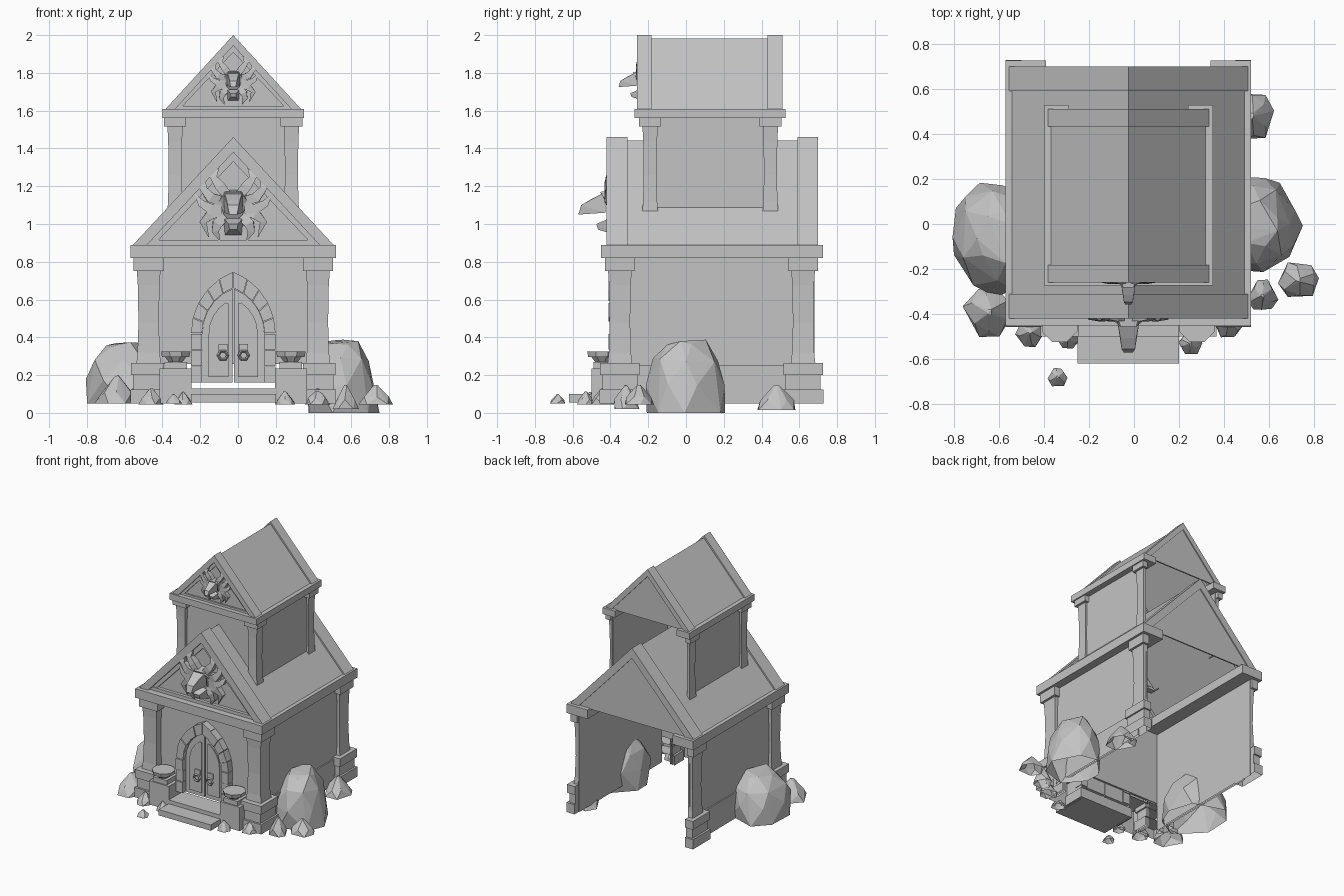
import bpy, bmesh, math, random
from mathutils import Vector

if "Cube" in bpy.data.objects:
    bpy.data.objects.remove(bpy.data.objects["Cube"])
random.seed(4)
CX = -0.025  # building axis
SIDES = ((-1, "right"), (1, "left"))

stone = bpy.data.materials.new("grey_stone")
stone.use_nodes = True
GREY = (0.55, 0.55, 0.55, 1)
stone.diffuse_color = GREY
stone.node_tree.nodes["Principled BSDF"].inputs["Base Color"].default_value = GREY


def finish(name, bm):
    """Orient the faces, leave the ground side open and make the object."""
    bmesh.ops.recalc_face_normals(bm, faces=bm.faces)
    ground = [f for f in bm.faces if max(v.co.z for v in f.verts) < 0.052]
    bmesh.ops.delete(bm, geom=ground, context='FACES')
    mesh = bpy.data.meshes.new(name)
    bm.to_mesh(mesh)
    bm.free()
    mesh.materials.append(stone)
    ob = bpy.data.objects.new(name, mesh)
    bpy.context.collection.objects.link(ob)
    return ob


def prism(name, pts, y0, y1, back=True):
    """Extrude an x-z outline (x measured from the axis) along y."""
    bm = bmesh.new()
    a = [bm.verts.new((CX + x, y0, z)) for x, z in pts]
    b = [bm.verts.new((CX + x, y1, z)) for x, z in pts]
    bm.faces.new(a)
    if back:
        bm.faces.new(b[::-1])
    for i in range(len(pts)):
        j = (i + 1) % len(pts)
        bm.faces.new((a[i], b[i], b[j], a[j]))
    return finish(name, bm)


def box(name, x0, x1, y0, y1, z0, z1, back=True):
    return prism(name, [(x0, z0), (x1, z0), (x1, z1), (x0, z1)], y0, y1, back)


def side_box(name, s, x0, x1, *rest):
    return box(name, *sorted((s * x0, s * x1)), *rest)


def tube(name, pts, radii, sides=4):
    """Tapered, faceted sweep through points."""
    bm = bmesh.new()
    pts = [Vector(p) for p in pts]
    rings = []
    for i, p in enumerate(pts):
        t = (pts[min(i + 1, len(pts) - 1)] - pts[max(i - 1, 0)]).normalized()
        u = t.cross(Vector((0, 1, 0))).normalized()
        v = u.cross(t)
        angles = [(k + 0.5) * math.tau / sides for k in range(sides)]
        rings.append([bm.verts.new(p + radii[i] * (u * math.cos(a) + v * math.sin(a))) for a in angles])
    for r, s in zip(rings, rings[1:]):
        for k in range(sides):
            n = (k + 1) % sides
            bm.faces.new((r[k], r[n], s[n], s[k]))
    bm.faces.new(rings[0])
    bm.faces.new(rings[-1])
    return finish(name, bm)


def hull(name, pts):
    bm = bmesh.new()
    for p in pts:
        bm.verts.new(p)
    bmesh.ops.convex_hull(bm, input=bm.verts)
    bmesh.ops.delete(bm, geom=[v for v in bm.verts if not v.link_faces], context='VERTS')
    return finish(name, bm)


def cut(ob, cutter):
    mod = ob.modifiers.new("room_cut", 'BOOLEAN')
    mod.object = cutter
    mod.operation = 'DIFFERENCE'
    mod.solver = 'EXACT'


def chevron(name, half, base, apex, t, y0, y1):
    """Roof-shaped band, t thick measured vertically."""
    k = half * (1 - t / (apex - base))
    prism(name, [(-half, base), (0, apex), (half, base), (k, base), (0, apex - t), (-k, base)], y0, y1)


def gable_roof(level, half, base, apex, front, back, rake, s):
    chevron(level + "_roof_slopes", half - 0.015, base, apex - 0.018, 0.03 * s, front + 0.05 * s, back - 0.03)
    for end, a, b in (("front", front, front + rake), ("back", back - rake, back)):
        chevron(f"{level}_{end}_rake", half, base, apex, 0.08 * s, a, b)
    chevron(level + "_gable_trim", half * 0.9, base, apex - 0.07 * s, 0.06 * s, front + 0.025 * s, front + 0.07 * s)
    tri = [(-half * 0.93, base), (half * 0.93, base), (0, apex - 0.06 * s)]
    prism(level + "_front_gable", tri, front + 0.045 * s, front + 0.065 * s)
    prism(level + "_back_gable", tri, back - 0.018, back - 0.008)
    box(level + "_gable_sill", -half * 0.9, half * 0.9, front + 0.02, front + 0.06, base, base + 0.03 * s)


def frieze(level, half, front, back, z0, z1, depth):
    box(level + "_front_frieze", -half, half, front, front + depth, z0, z1)
    for s, side in SIDES:
        side_box(f"{level}_{side}_frieze", s, half, half - depth, front + depth, back, z0, z1)


def post(name, x, y, z0, z1, r, cap, room):
    """Square post with a waist and a capital, cut away inside the room."""
    zs = [z0 + (z1 - z0) * k for k in (0, 0.12, 0.4, 0.75, 1)]
    radii = [r * 1.414 * k for k in (1.1, 0.98, 0.9, 0.96, 1.12)]
    cut(tube(name + "_shaft", [(CX + x, y, z) for z in zs], radii), room)
    c = r + 0.02
    cut(box(name + "_capital", x - c, x + c, y - c, y + c, z1 - cap, z1), room)


lower_room = box("lower_room_cutter", -0.475, 0.475, -0.34, 0.9, 0.1, 0.83)
upper_room = box("upper_room_cutter", -0.323, 0.323, -0.19, 0.9, 1, 1.57)
for room in (lower_room, upper_room):
    room.hide_render = True
    room.hide_viewport = True

# Lower storey
gable_roof("lower", 0.535, 0.885, 1.46, -0.42, 0.70, 0.11, 1)
frieze("lower", 0.545, -0.45, 0.725, 0.82, 0.89, 0.18)
box("lower_front_wall", -0.47, 0.47, -0.35, -0.335, 0.26, 0.85)
for s, side in SIDES:
    side_box(f"lower_{side}_wall", s, 0.47, 0.482, -0.34, 0.68, 0.05, 0.85)
    side_box(f"lower_{side}_plinth", s, 0.48, 0.492, -0.3, 0.6, 0.05, 0.25)
    for end, y in (("front", -0.35), ("back", 0.62)):
        post(f"lower_{end}_{side}_post", s * 0.448, y, 0.25, 0.82, 0.06, 0.07, lower_room)
    for i, (z0, z1, w) in enumerate(((0.05, 0.125, 0.09), (0.125, 0.2, 0.075), (0.2, 0.265, 0.087))):
        d = w + 0.018
        n = f"lower_{side}_base_{i}"
        side_box(n + "_back", s, 0.475, 0.455 + w, 0.62 - d, 0.62 + d, z0, z1)
        side_box(n + "_flank", s, 0.475, 0.455 + w, -0.34, -0.35 + d, z0, z1)
        side_box(n + "_front", s, 0.455 - w, 0.455 + w, -0.35 - d, -0.34, z0, z1, False)

# Upper storey
gable_roof("upper", 0.362, 1.605, 2.0, -0.26, 0.51, 0.078, 0.7)
frieze("upper", 0.375, -0.272, 0.528, 1.56, 1.61, 0.11)
box("upper_front_wall", -0.32, 0.32, -0.2, -0.188, 1.08, 1.58)
for s, side in SIDES:
    side_box(f"upper_{side}_wall", s, 0.318, 0.33, -0.2, 0.48, 1.08, 1.58)
    for end, y in (("front", -0.19), ("back", 0.447)):
        post(f"upper_{end}_{side}_post", s * 0.308, y, 1.06, 1.56, 0.038, 0.045, upper_room)


# Pointed doorway
def arch_side(a, h, n=5, bottom=0.16, spring=0.42):
    r = (h * h + a * a) / (2 * a)
    end = math.asin(h / r)
    legs = [(a, bottom + (spring - bottom) * k / 3) for k in range(3)]
    return legs + [(a - r + r * math.cos(end * k / n), spring + r * math.sin(end * k / n)) for k in range(n + 1)]


inner, outer = arch_side(0.165, 0.24), arch_side(0.225, 0.33)
panel = arch_side(0.13, 0.185, bottom=0.19)
for s, side in SIDES:
    for i in range(len(inner) - 1):
        quad = [inner[i], outer[i], outer[i + 1], inner[i + 1]]
        mx, mz = (sum(p[k] for p in quad) / 4 for k in (0, 1))
        quad = [(s * (mx + (x - mx) * 0.97), mz + (z - mz) * 0.95) for x, z in quad]
        prism(f"arch_stone_{side}_{i}", quad, -0.41 + 0.006 * (i % 2), -0.34)
    for part, line, gap, y in (("door", inner, 0.004, -0.37), ("door_panel", panel, 0.025, -0.378)):
        leaf = [(gap, line[0][1])] + [p for p in line if p[0] > gap + 0.002]
        leaf.append((gap, line[-1][1] - gap))
        prism(f"{part}_{side}", [(s * x, z) for x, z in leaf], y, -0.35)
    # Handles: plate and hexagonal ring
    hx = s * 0.055
    box(f"handle_plate_{side}", hx - 0.024, hx + 0.024, -0.386, -0.37, 0.325, 0.365)
    bpy.ops.mesh.primitive_torus_add(major_segments=6, minor_segments=4, major_radius=0.025, minor_radius=0.008,
                                     location=(CX + hx, -0.392, 0.305), rotation=(math.pi / 2, 0, 0))
    bpy.context.object.name = f"door_ring_{side}"
    bpy.context.object.data.materials.append(stone)
    # Pedestals and fire bowls beside the door
    bx = s * 0.305
    box(f"pedestal_{side}", bx - 0.085, bx + 0.085, -0.5, -0.34, 0.05, 0.235, False)
    box(f"pedestal_cap_{side}", bx - 0.06, bx + 0.06, -0.49, -0.36, 0.235, 0.27)
    side_box(f"low_wall_{side}", s, 0.38, 0.4, -0.44, -0.34, 0.05, 0.26, False)
    tube(f"fire_bowl_{side}", [(CX + bx, -0.445, z) for z in (0.27, 0.295, 0.295, 0.325, 0.325, 0.305)],
         [0.04, 0.06, 0.078, 0.085, 0.065, 0.05], 8)

# Steps
box("threshold", -0.235, 0.235, -0.5, -0.33, 0.055, 0.13)
box("lower_step", -0.225, 0.225, -0.62, -0.48, 0.055, 0.1)


# Horned beast heads on the gables
def beast(level, y, z, k):
    def at(p, s=1):
        return (CX + s * p[0] * k, y + p[1] * k, z + p[2] * k)

    solids = {
        "skull": [(0.06, 0.02, 0.10), (0.085, -0.03, 0.03), (0.06, 0.02, -0.07), (0.035, -0.07, 0.09)],
        "snout": [(0.05, -0.04, 0.09), (0.035, -0.12, 0.05), (0.03, -0.17, 0.02), (0.02, -0.185, -0.03), (0.05, -0.04, -0.02)],
        "jaw": [(0.05, -0.02, -0.05), (0.025, -0.09, -0.08), (0.02, -0.08, -0.11), (0.045, 0.02, -0.14)],
    }
    for part, pts in solids.items():
        hull(f"{level}_beast_{part}", [at(p, s) for p in pts for s in (-1, 1)])
    spikes = {
        "horn": [(0.03, -0.02, 0.07), (0.07, -0.02, 0.12), (0.105, -0.02, 0.17), (0.075, -0.02, 0.225)],
        "side_horn": [(0.06, -0.01, 0.04), (0.12, -0.02, 0.06), (0.16, -0.02, 0.11), (0.15, -0.02, 0.18)],
        "ear": [(0.06, -0.01, 0), (0.12, -0.01, 0), (0.17, -0.01, 0.03), (0.205, -0.01, 0.08)],
        "cheek_mane": [(0.06, 0, -0.01), (0.12, -0.01, -0.03), (0.16, -0.01, -0.07), (0.13, -0.01, -0.15)],
        "chin_mane": [(0.045, 0, -0.04), (0.085, -0.01, -0.08), (0.095, -0.01, -0.12), (0.07, -0.01, -0.17)],
    }
    for part, pts in spikes.items():
        for s, side in SIDES:
            tube(f"{level}_beast_{part}_{side}", [at(p, s) for p in pts], [q * k for q in (0.034, 0.038, 0.027, 0.002)])


beast("lower", -0.385, 1.08, 1)
beast("upper", -0.235, 1.745, 0.66)

# Rocks: faceted hulls of uneven rings, given as (radius, height) fractions
DOME = ((1, 0), (0.98, 0.4), (0.8, 0.75), (0.45, 1))
PEAK = ((1, 0), (0.75, 0.4), (0.12, 1))


def rock(name, x, y, rx, ry, z0, z1, sides=6, rings=PEAK):
    pts = []
    for i, (r, h) in enumerate(rings):
        for k in range(sides):
            a = (k + 0.5 * i + random.uniform(-0.2, 0.2)) * math.tau / sides
            q = r * random.uniform(0.9, 1.03)
            hz = h * random.uniform(0.92, 1)
            pts.append((x + rx * q * math.cos(a), y + ry * q * math.sin(a), z0 + (z1 - z0) * hz))
    hull(name, pts)


rock("right_boulder", -0.6, -0.06, 0.23, 0.26, 0.05, 0.375, 7, DOME)
rock("left_boulder", 0.55, 0.0, 0.195, 0.23, 0.0, 0.39, 7, DOME)
rock("left_back_rock", 0.52, 0.48, 0.105, 0.12, 0.015, 0.15)
rock("left_outer_rock", 0.73, -0.25, 0.1, 0.09, 0.045, 0.15)
rock("right_front_rock", -0.64, -0.39, 0.12, 0.12, 0.05, 0.2)
rock("left_front_rock", 0.57, -0.32, 0.07, 0.08, 0.02, 0.15)
rock("loose_stone", -0.34, -0.68, 0.047, 0.047, 0.05, 0.1)
for i, (x, y, r) in enumerate(((-0.46, -0.48, 0.07), (-0.29, -0.51, 0.05), (0.25, -0.53, 0.055), (0.42, -0.44, 0.07))):
    rock(f"small_rock_{i}", x, y, r, r, 0.045, 0.06 + r)
